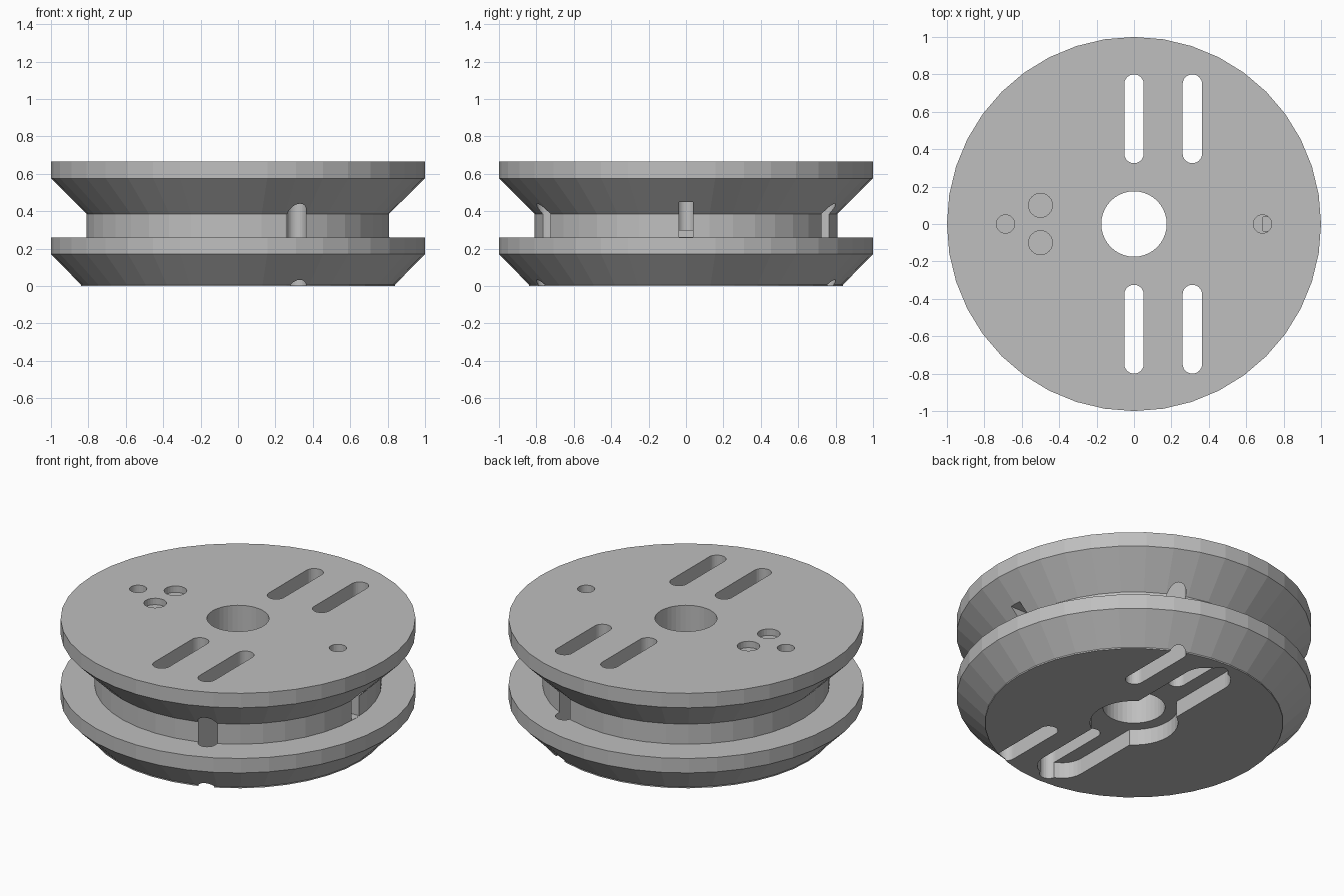
import bpy, bmesh, math

if "Cube" in bpy.data.objects:
    bpy.data.objects.remove(bpy.data.objects["Cube"])

grey = bpy.data.materials.new("plain_grey")
grey.diffuse_color = (0.52, 0.52, 0.52, 1)
grey.use_nodes = True
grey.node_tree.nodes["Principled BSDF"].inputs["Base Color"].default_value = grey.diffuse_color

SEGS = 40


def ring(bm, r, z, n=SEGS):
    return [bm.verts.new((r * math.cos(2 * math.pi * i / n), r * math.sin(2 * math.pi * i / n), z))
            for i in range(n)]


def make_object(bm, name):
    bmesh.ops.recalc_face_normals(bm, faces=bm.faces)
    me = bpy.data.meshes.new(name)
    bm.to_mesh(me)
    bm.free()
    ob = bpy.data.objects.new(name, me)
    bpy.context.collection.objects.link(ob)
    me.materials.append(grey)
    return ob


def revolve(name, profile):
    """Closed solid of revolution from (radius, height) points."""
    bm = bmesh.new()
    rings = [ring(bm, r, z) for r, z in profile]
    for a, b in zip(rings, rings[1:]):
        for i in range(SEGS):
            j = (i + 1) % SEGS
            bm.faces.new((a[i], a[j], b[j], b[i]))
    bm.faces.new(rings[0])
    bm.faces.new(rings[-1])
    return make_object(bm, name)


def prism(name, pts, z0, z1):
    """Outline extruded from z0 to z1."""
    bm = bmesh.new()
    lo = [bm.verts.new((x, y, z0)) for x, y in pts]
    hi = [bm.verts.new((x, y, z1)) for x, y in pts]
    n = len(pts)
    for i in range(n):
        j = (i + 1) % n
        bm.faces.new((lo[i], lo[j], hi[j], hi[i]))
    bm.faces.new(lo)
    bm.faces.new(hi)
    return make_object(bm, name)


def arc(cx, cy, r, a0, a1, n):
    return [(cx + r * math.cos(a0 + (a1 - a0) * i / n), cy + r * math.sin(a0 + (a1 - a0) * i / n))
            for i in range(n + 1)]


def circle(cx, cy, r, n=SEGS):
    return arc(cx, cy, r, 0, 2 * math.pi, n)[:-1]


def slot(cx, y0, y1, r):
    """Round-ended slot along y, tip to tip."""
    return (arc(cx, y1 - r, r, 0, math.pi, 16) +
            arc(cx, y0 + r, r, math.pi, 2 * math.pi, 16))


# grooved wheel body
body = revolve("grooved_wheel", [
    (0.84, 0), (0.84, 0.008), (1, 0.17), (1, 0.26), (0.81, 0.26),
    (0.81, 0.385), (1, 0.575), (1, 0.665)])

cutters = []
# bottom pocket: long arm plus round hub
cutters.append(prism("arm_pocket_cutter", slot(0, -0.77, 0.77, 0.14), -0.1, 0.1))
cutters.append(prism("hub_pocket_cutter", circle(0, 0, 0.248), -0.1, 0.1))
# centre bore
cutters.append(prism("bore_cutter", circle(0, 0, 0.175), -0.2, 0.9))
# four through slots
for x in (0, 0.312):
    for s in (-1, 1):
        y0, y1 = sorted((s * 0.325, s * 0.8))
        cutters.append(prism("slot_cutter", slot(x, y0, y1, 0.052), -0.2, 0.9))
# blind holes in the top: two deep, two shallow
for s in (-1, 1):
    cutters.append(prism("deep_hole_cutter", circle(s * 0.687, 0, 0.049, 24), 0.3, 0.9))
    cutters.append(prism("shallow_hole_cutter", circle(-0.5, s * 0.1, 0.064, 24), 0.625, 0.9))
# notch in the groove wall
cutters.append(prism("notch_cutter", [(0.69, -0.037), (0.95, -0.037), (0.95, 0.037), (0.69, 0.037)],
                     0.261, 0.45))

bpy.context.view_layer.objects.active = body
for c in cutters:
    c.hide_render = True
    mod = body.modifiers.new("cut", "BOOLEAN")
    mod.operation = "DIFFERENCE"
    mod.solver = "EXACT"
    mod.object = c
    bpy.ops.object.modifier_apply(modifier=mod.name)
    bpy.data.objects.remove(c, do_unlink=True)
